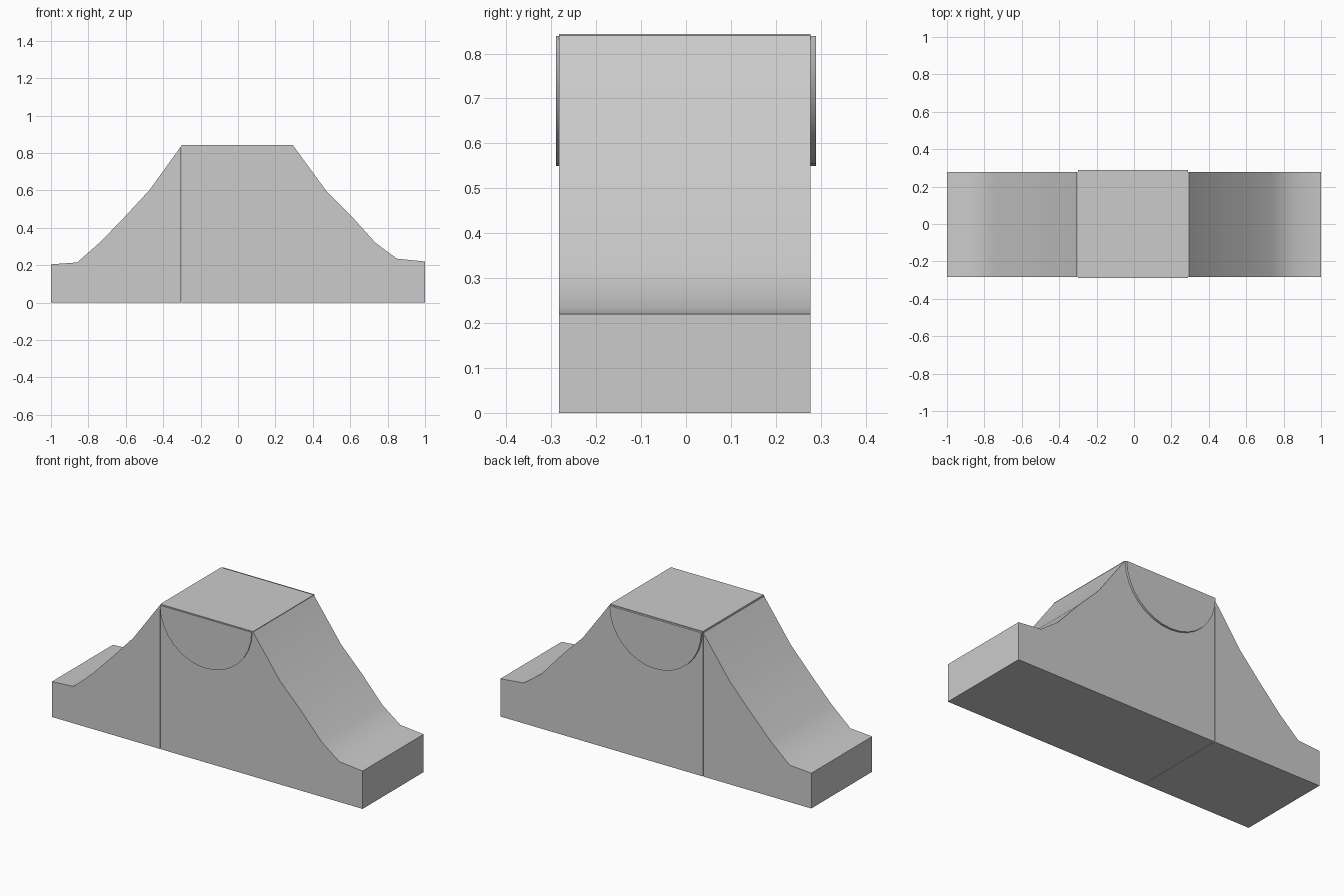
import bpy, math

if "Cube" in bpy.data.objects:
    bpy.data.objects.remove(bpy.data.objects["Cube"])

Y_FRONT, Y_BACK = -0.283, 0.277


def extrude_profile(name, profile, y0, y1, smooth=None):
    """Closed prism from an (x, z) outline given counter-clockwise seen from the front."""
    n = len(profile)
    verts = [(x, y0, z) for x, z in profile] + [(x, y1, z) for x, z in profile]
    faces = [tuple(range(n)), tuple(reversed(range(n, 2 * n)))]
    faces += [(i, i + n, (i + 1) % n + n, (i + 1) % n) for i in range(n)]
    mesh = bpy.data.meshes.new(name)
    mesh.from_pydata(verts, [], faces)
    obj = bpy.data.objects.new(name, mesh)
    bpy.context.collection.objects.link(obj)
    if smooth:
        bpy.ops.object.select_all(action='DESELECT')
        obj.select_set(True)
        bpy.context.view_layer.objects.active = obj
        bpy.ops.object.shade_smooth_by_angle(angle=math.radians(smooth))
    return obj


# Central block
extrude_profile("center_block",
                [(-0.302, 0), (0.295, 0), (0.295, 0.843), (-0.302, 0.843)],
                Y_FRONT, Y_BACK)

# Sweeping shoulders on each side, slightly different in height
extrude_profile("right_shoulder",
                [(0.295, 0), (1, 0), (1, 0.22), (0.85, 0.235), (0.735, 0.32),
                 (0.60, 0.47), (0.47, 0.60), (0.295, 0.84)],
                Y_FRONT, Y_BACK, 40)
extrude_profile("left_shoulder",
                [(-0.305, 0), (-0.305, 0.835), (-0.475, 0.60), (-0.60, 0.465),
                 (-0.735, 0.325), (-0.86, 0.215), (-1, 0.205), (-1, 0)],
                Y_FRONT, Y_BACK, 40)

# Thin half-round plates on the front and back of the block
SEGMENTS = 16
arc = []
for i in range(SEGMENTS + 1):
    a = math.pi + math.pi * i / SEGMENTS
    arc.append((-0.005 + 0.295 * math.cos(a), 0.839 + 0.289 * math.sin(a)))
extrude_profile("front_half_round_plate", arc, -0.289, Y_FRONT, 40)
extrude_profile("back_half_round_plate", arc, Y_BACK, 0.289, 40)
